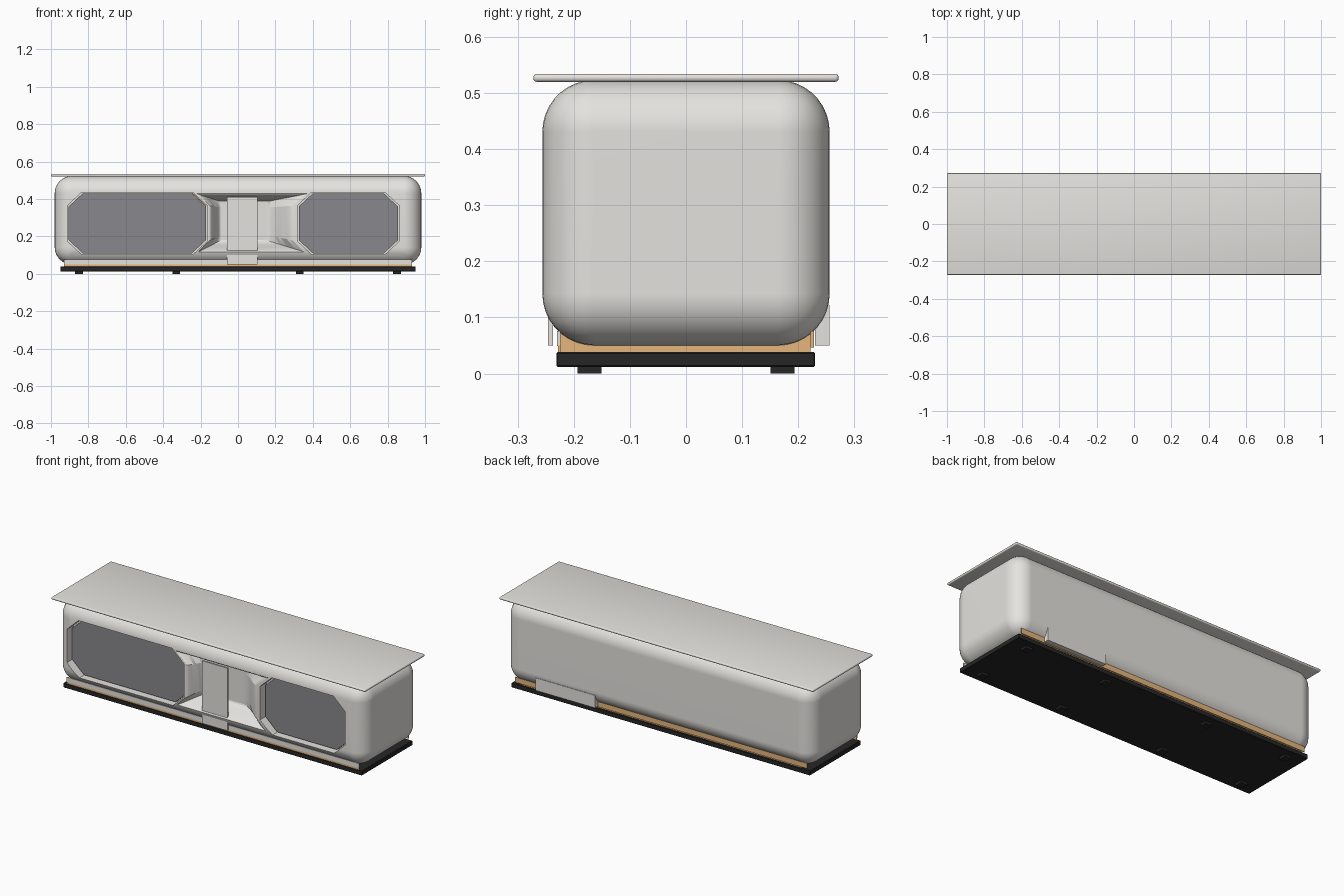
import bpy, bmesh, math
from mathutils import Vector

cube = bpy.data.objects.get("Cube")
if cube:
    bpy.data.objects.remove(cube, do_unlink=True)


def material(name, rgb):
    m = bpy.data.materials.new(name)
    m.use_nodes = True
    m.diffuse_color = (*rgb, 1)
    m.node_tree.nodes["Principled BSDF"].inputs["Base Color"].default_value = (*rgb, 1)
    return m


shell_grey = material("warm_light_grey", (0.78, 0.765, 0.73))
panel_grey = material("panel_grey", (0.25, 0.25, 0.27))
black = material("base_black", (0.019, 0.019, 0.019))
wood = material("wood", (0.78, 0.47, 0.20))


def finish(name, bm, mat):
    bmesh.ops.recalc_face_normals(bm, faces=bm.faces)
    mesh = bpy.data.meshes.new(name)
    bm.to_mesh(mesh)
    bm.free()
    ob = bpy.data.objects.new(name, mesh)
    bpy.context.collection.objects.link(ob)
    if mat:
        mesh.materials.append(mat)
    return ob


def select(ob):
    bpy.ops.object.select_all(action='DESELECT')
    ob.select_set(True)
    bpy.context.view_layer.objects.active = ob


def box(name, x, y, z, mat, radius=0, segments=3):
    """Box given by its (low, high) extent on each axis, optionally rounded."""
    bm = bmesh.new()
    bmesh.ops.create_cube(bm, size=1)
    for v in bm.verts:
        v.co = Vector([(r[0] + r[1]) / 2 + c * (r[1] - r[0]) for c, r in zip(v.co, (x, y, z))])
    if radius:
        bmesh.ops.bevel(bm, geom=bm.edges[:], offset=radius, segments=segments,
                        profile=0.5, affect='EDGES')
    ob = finish(name, bm, mat)
    if radius:
        select(ob)
        bpy.ops.object.shade_smooth_by_angle(angle=math.radians(35))
    return ob


def loft(name, rings, mat=None):
    """Closed solid through (y, [(x, z), ...]) rings, front to back."""
    bm = bmesh.new()
    loops = [[bm.verts.new((px, y, pz)) for px, pz in pts] for y, pts in rings]
    n = len(loops[0])
    for a, b in zip(loops, loops[1:]):
        for i in range(n):
            j = (i + 1) % n
            bm.faces.new((a[i], a[j], b[j], b[i]))
    bm.faces.new(loops[0])
    bm.faces.new(loops[-1])
    return finish(name, bm, mat)


def octagon(x0, x1, grow=0):
    x0, x1, z0, z1 = x0 - grow, x1 + grow, 0.11 - grow, 0.43 + grow
    cx, cz = 0.075, 0.07
    return [(x0 + cx, z0), (x1 - cx, z0), (x1, z0 + cz), (x1, z1 - cz),
            (x1 - cx, z1), (x0 + cx, z1), (x0, z1 - cz), (x0, z0 + cz)]


def waisted(x0, x1, z0, z1, flare_x, flare_z):
    """Rectangle whose four corners flare outwards."""
    return [(x0 - flare_x, z0), (x1 + flare_x, z0), (x1, z0 + flare_z), (x1, z1 - flare_z),
            (x1 + flare_x, z1), (x0 - flare_x, z1), (x0, z1 - flare_z), (x0, z0 + flare_z)]


# Rounded main shell
FRONT = -0.256
shell = box("shell", (-0.98, 0.98), (FRONT, 0.256), (0.05, 0.523), shell_grey, 0.092, 9)

# Softly flared central niche, following the window corners
wide = waisted(-0.155, 0.308, 0.11, 0.43, 0.07, 0.065)
deep = waisted(-0.09, 0.15, 0.18, 0.385, 0, 0.03)
rings = [(FRONT - 0.05, wide)]
for step in range(11):
    s = step / 10
    pts = [(a[0] + (b[0] - a[0]) * s, a[1] + (b[1] - a[1]) * s) for a, b in zip(wide, deep)]
    rings.append((FRONT + 0.1 * s * s * (3 - 2 * s), pts))
cutters = [loft("niche_cutter", rings)]

# Octagonal windows with panels set back in them
for side, x0, x1 in (("right", -0.905, -0.172), ("left", 0.325, 0.855)):
    hole = octagon(x0, x1, 0.006)
    cutters.append(loft("window_cutter", [(-0.32, hole), (-0.195, hole)]))
    shape = octagon(x0, x1)
    loft(side + "_panel", [(-0.215, shape), (-0.194, shape)], panel_grey)

# Wooden strip along one window corner
strip = [(-0.247, 0.431), (-0.172, 0.361), (-0.168, 0.364), (-0.243, 0.434)]
loft("window_corner_strip", [(-0.235, strip), (-0.194, strip)], wood)

select(shell)
for cutter in cutters:
    mod = shell.modifiers.new("cut", 'BOOLEAN')
    mod.operation = 'DIFFERENCE'
    mod.solver = 'EXACT'
    mod.object = cutter
    bpy.ops.object.modifier_apply(modifier=mod.name)
for cutter in cutters:
    bpy.data.objects.remove(cutter, do_unlink=True)
bpy.ops.object.shade_smooth_by_angle(angle=math.radians(35))
weighted = shell.modifiers.new("even_shading", 'WEIGHTED_NORMAL')
weighted.keep_sharp = True

# Top board, centre post and rear cover
box("top_board", (-1, 1), (-0.272, 0.272), (0.520, 0.534), shell_grey, 0.006)
box("centre_post", (-0.058, 0.104), (-0.246, -0.237), (0.05, 0.41), shell_grey)
box("rear_cover", (0.40, 0.78), (0.23, 0.256), (0.05, 0.122), shell_grey)

# Plinth with front strip, base and feet
box("plinth", (-0.89, 0.89), (-0.224, 0.222), (0.037, 0.076), wood)
box("plinth_back_rail", (-0.93, 0.93), (0.222, 0.228), (0.046, 0.076), wood)
box("plinth_front_rail", (-0.93, 0.93), (-0.228, -0.224), (0.037, 0.050), wood)
box("front_strip", (-0.93, 0.93), (-0.230, -0.224), (0.049, 0.076), shell_grey)
box("base", (-0.95, 0.95), (-0.231, 0.23), (0.012, 0.038), black, 0.002, 1)
for x in (-0.85, -0.33, 0.33, 0.85):
    for y in (-0.172, 0.172):
        box("foot", (x - 0.021, x + 0.021), (y - 0.021, y + 0.021), (0, 0.013), black)
